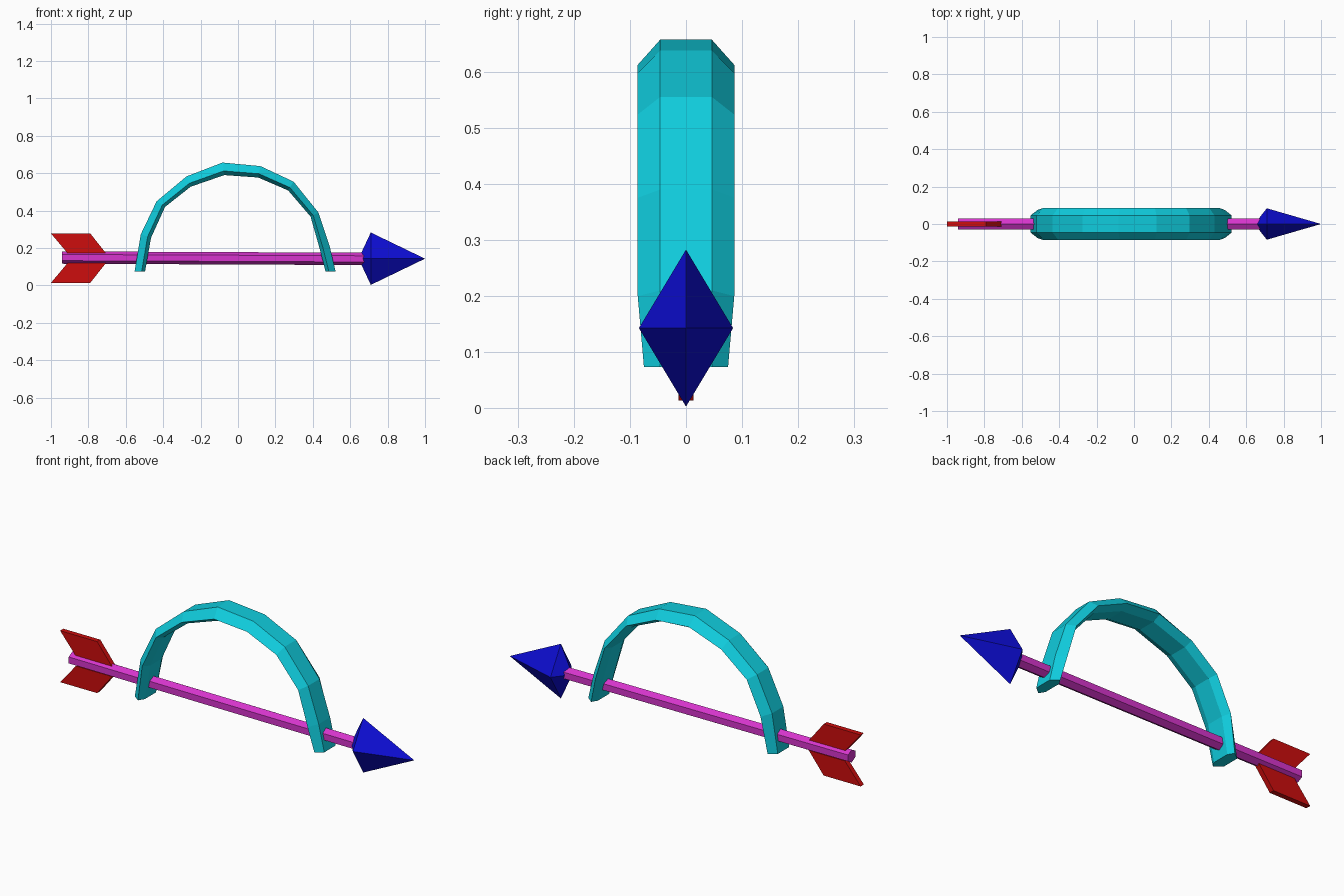
import bpy, bmesh
from mathutils import Vector

cube = bpy.data.objects.get("Cube")
if cube:
    bpy.data.objects.remove(cube, do_unlink=True)


def material(name, rgb):
    m = bpy.data.materials.new(name)
    m.use_nodes = True
    color = (*rgb, 1)
    m.diffuse_color = color
    m.node_tree.nodes["Principled BSDF"].inputs["Base Color"].default_value = color
    return m


def loft(name, rings, mat):
    """Skin closed rings of equal size and cap both ends."""
    bm = bmesh.new()
    loops = [[bm.verts.new(p) for p in ring] for ring in rings]
    n = len(rings[0])
    for a, b in zip(loops, loops[1:]):
        for i in range(n):
            j = (i + 1) % n
            bm.faces.new((a[i], a[j], b[j], b[i]))
    bm.faces.new(loops[0])
    bm.faces.new(loops[-1])
    bmesh.ops.remove_doubles(bm, verts=bm.verts, dist=0.0001)
    bmesh.ops.recalc_face_normals(bm, faces=bm.faces)
    mesh = bpy.data.meshes.new(name)
    bm.to_mesh(mesh)
    bm.free()
    mesh.materials.append(mat)
    obj = bpy.data.objects.new(name, mesh)
    bpy.context.collection.objects.link(obj)
    return obj


teal = material("teal", (0.005, 0.61, 0.73))
magenta = material("magenta", (0.68, 0.035, 0.61))
blue = material("blue", (0.004, 0.004, 0.68))
red = material("red", (0.61, 0.004, 0.004))

# Arched band: outer and inner rim points, with a six-sided section
outer = [(-.553, .074), (-.52, .273), (-.435, .45), (-.275, .583), (-.083, .657),
         (.12, .638), (.297, .555), (.43, .39), (.49, .21), (.522, .074)]
inner = [(-.497, .074), (-.465, .255), (-.39, .42), (-.253, .528), (-.073, .59),
         (.108, .577), (.268, .508), (.388, .368), (.437, .195), (.468, .074)]
rings = []
for k, (o, i) in enumerate(zip(outer, inner)):
    o, i = Vector((o[0], 0, o[1])), Vector((i[0], 0, i[1]))
    side = o.lerp(i, 0.67)
    width = 0.075 if k in (0, len(outer) - 1) else 0.086
    y_flat, y_side = Vector((0, .046, 0)), Vector((0, width, 0))
    rings.append([o - y_flat, o + y_flat, side + y_side,
                  i + y_flat, i - y_flat, side - y_side])
loft("arched_band", rings, teal)


# Arrow shaft: hexagonal rod with a slight tilt
def hexagon(x, z):
    r, w = 0.033, 0.029
    return [(x, 0, z + r), (x, w, z + r / 2), (x, w, z - r / 2),
            (x, 0, z - r), (x, -w, z - r / 2), (x, -w, z + r / 2)]


loft("arrow_shaft", [hexagon(-.94, .149), hexagon(.68, .142)], magenta)


# Arrow head: four-sided point with a short sloping back
def diamond(x, w, h, z=0.143):
    return [(x, 0, z + h), (x, w, z), (x, 0, z - h), (x, -w, z)]


head = [diamond(.66, .02, .033), diamond(.71, .084, .14)]
tip = (1, 0, .143)
bm = bmesh.new()
back, base = [[bm.verts.new(p) for p in ring] for ring in head]
point = bm.verts.new(tip)
for i in range(4):
    j = (i + 1) % 4
    bm.faces.new((back[i], back[j], base[j], base[i]))
    bm.faces.new((base[i], base[j], point))
bm.faces.new(back)
bmesh.ops.recalc_face_normals(bm, faces=bm.faces)
mesh = bpy.data.meshes.new("arrow_head")
bm.to_mesh(mesh)
bm.free()
mesh.materials.append(blue)
bpy.context.collection.objects.link(bpy.data.objects.new("arrow_head", mesh))

# Feathers: slanted plates above and below the shaft
for name, sign in (("upper_feather", 1), ("lower_feather", -1)):
    shape = [(-1, .132), (-.79, .132), (-.705, .025), (-.91, .025)]
    loft(name, [[(x, y, .146 + sign * h) for x, h in shape] for y in (-.013, .013)], red)
